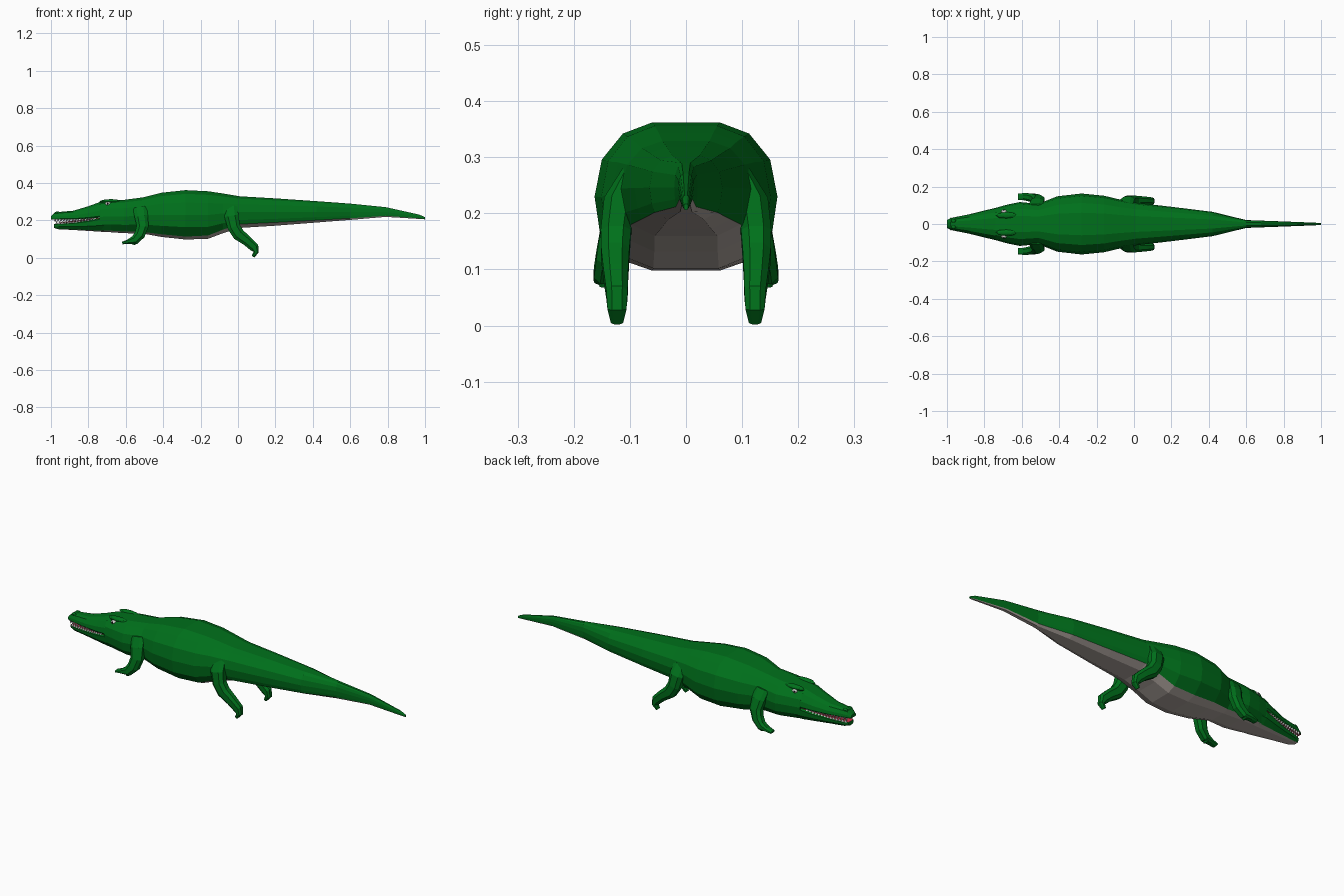
import bpy, bmesh, math
from mathutils import Vector, Matrix


def mat(name, rgb):
    m = bpy.data.materials.new(name)
    m.diffuse_color = (*rgb, 1)
    return m


GREEN = mat("skin green", (0.0, 0.165, 0.011))
BELLY = mat("belly grey", (0.44, 0.39, 0.355))
PINK = mat("mouth red", (0.62, 0.035, 0.075))
WHITE = mat("tooth white", (0.9, 0.9, 0.88))
BLACK = mat("pupil black", (0.01, 0.01, 0.01))


def finish(bm, name, mats):
    bmesh.ops.recalc_face_normals(bm, faces=bm.faces)
    me = bpy.data.meshes.new(name)
    bm.to_mesh(me)
    bm.free()
    ob = bpy.data.objects.new(name, me)
    bpy.context.collection.objects.link(ob)
    for m in mats:
        me.materials.append(m)
    return ob


def loft(name, rings, mats, accent=()):
    """Skin closed rings; sides listed in accent get the second material."""
    bm = bmesh.new()
    vs = [[bm.verts.new(p) for p in r] for r in rings]
    n = len(vs[0])
    for a, b in zip(vs, vs[1:]):
        for i in range(n):
            j = (i + 1) % n
            f = bm.faces.new((a[i], a[j], b[j], b[i]))
            f.material_index = 1 if i in accent else 0
    bm.faces.new(vs[0])
    bm.faces.new(vs[-1])
    return finish(bm, name, mats)


def section(x, w, zb, zt, half):
    """Mirror a half profile of (width fraction, height fraction)."""
    right = [(x, w * a, zb + (zt - zb) * t) for a, t in half]
    return right + [(px, -py, pz) for px, py, pz in reversed(right)]


# Trunk and tail: x, half width, bottom, top, belly edge width and height
trunk = [
    (-0.74, 0.086, 0.140, 0.298, 0.65, 0.05), (-0.68, 0.103, 0.137, 0.306, 0.65, 0.05),
    (-0.61, 0.117, 0.132, 0.310, 0.65, 0.05), (-0.51, 0.108, 0.130, 0.323, 0.65, 0.05),
    (-0.41, 0.148, 0.112, 0.348, 0.65, 0.06), (-0.28, 0.163, 0.098, 0.362, 0.65, 0.06),
    (-0.16, 0.151, 0.102, 0.356, 0.68, 0.07), (-0.08, 0.132, 0.132, 0.344, 0.75, 0.09),
    (0.01, 0.114, 0.160, 0.329, 0.86, 0.12), (0.20, 0.092, 0.172, 0.318, 0.86, 0.12),
    (0.42, 0.065, 0.189, 0.303, 0.86, 0.11), (0.60, 0.021, 0.203, 0.290, 0.86, 0.10),
    (0.79, 0.014, 0.219, 0.271, 0.86, 0.12), (0.97, 0.007, 0.208, 0.231, 0.86, 0.15),
    (1.00, 0.004, 0.206, 0.217, 0.86, 0.15)]
rings = []
for x, w, zb, zt, b, t in trunk:
    half = [(0.37, 1), (0.69, 0.925), (0.92, 0.75), (1, 0.5),
            (0.94, 0.25), (b, t), (b * 0.57, 0)]
    rings.append(section(x, w, zb, zt, half))
loft("body_and_tail", rings, [GREEN, BELLY], accent=(5, 6, 7))

# Upper jaw with a red palate
upper = [(-1.0, 0.022, 0.206, 0.222), (-0.98, 0.031, 0.205, 0.242),
         (-0.94, 0.040, 0.205, 0.247), (-0.88, 0.052, 0.205, 0.252),
         (-0.80, 0.072, 0.209, 0.276), (-0.74, 0.086, 0.215, 0.298),
         (-0.69, 0.090, 0.218, 0.296)]
half = [(0.37, 1), (0.72, 0.85), (0.95, 0.45), (1, 0.1), (0.92, 0)]
loft("upper_jaw", [section(*s, half) for s in upper], [GREEN, PINK], (4,))

# Lower jaw with a red floor and grey chin
lower = [(-0.985, 0.022, 0.160, 0.181), (-0.96, 0.032, 0.153, 0.183),
         (-0.88, 0.050, 0.149, 0.188), (-0.80, 0.070, 0.144, 0.200),
         (-0.74, 0.085, 0.140, 0.213), (-0.69, 0.090, 0.139, 0.216)]
half = [(0.9, 1), (1, 0.9), (0.95, 0.45), (0.65, 0.08), (0.37, 0)]
jaw = loft("lower_jaw", [section(*s, half) for s in lower],
           [GREEN, BELLY, PINK], (3, 4, 5))
for p in jaw.data.polygons:
    if p.normal.z > 0.9:
        p.material_index = 2

# Tongue
loft("tongue", [section(x, w, z - 0.008, z, [(0.6, 1), (1, 0.5), (0.6, 0)])
                for x, w, z in ((-0.95, 0.018, 0.191), (-0.85, 0.042, 0.202),
                                (-0.72, 0.06, 0.216))], [PINK])


def jaw_at(stations, x):
    for a, b in zip(stations, stations[1:]):
        if a[0] <= x <= b[0]:
            t = (x - a[0]) / (b[0] - a[0])
            return [p + (q - p) * t for p, q in zip(a, b)]


# Teeth along both jaws
bm = bmesh.new()
for side in (-1, 1):
    for i in range(14):
        for stations, up in ((upper, -1), (lower, 1)):
            x = -0.978 + i * 0.0155 + (0.008 if up > 0 else 0)
            _, w, zb, zt = jaw_at(stations, x)
            h = 0.018 - i * 0.0007
            z = (zb if up < 0 else zt) + up * (h / 2 - 0.002)
            m = Matrix.Translation((x, side * w * 0.88, z))
            if up < 0:
                m = m @ Matrix.Rotation(math.pi, 4, 'X')
            bmesh.ops.create_cone(bm, cap_ends=True, segments=4, radius1=0.0075,
                                  radius2=0, depth=h, matrix=m)
finish(bm, "teeth", [WHITE])


def limb(name, path, side):
    """Six-sided limb: x, y, z, radius along the limb plane, radius in y."""
    rings = []
    pts = [Vector((p[0], p[1], p[2])) for p in path]
    for i, p in enumerate(path):
        d = pts[min(i + 1, len(pts) - 1)] - pts[max(i - 1, 0)]
        u = Vector((d.z, 0, -d.x)).normalized()
        ring = []
        for c, s in ((1, 0.5), (0.5, 1), (-0.5, 1), (-1, 0.5),
                     (-1, -0.5), (-0.5, -1), (0.5, -1), (1, -0.5)):
            q = pts[i] + u * p[3] * c
            ring.append((q.x, side * (q.y + p[4] * s), q.z))
        rings.append(ring)
    loft(name, rings, [GREEN])


def ball(name, loc, scale, material, seg=8):
    bm = bmesh.new()
    bmesh.ops.create_uvsphere(bm, u_segments=seg, v_segments=6, radius=1,
                              matrix=Matrix.Translation(loc) @ Matrix.Diagonal((*scale, 1)))
    finish(bm, name, [material])


front_leg = [(-0.525, 0.092, 0.272, 0.038, 0.016), (-0.518, 0.112, 0.225, 0.036, 0.024),
             (-0.510, 0.128, 0.170, 0.032, 0.025), (-0.525, 0.136, 0.125, 0.029, 0.024),
             (-0.552, 0.142, 0.095, 0.024, 0.022), (-0.590, 0.146, 0.086, 0.011, 0.019),
             (-0.619, 0.146, 0.079, 0.007, 0.017)]
hind_leg = [(-0.042, 0.097, 0.278, 0.038, 0.016), (-0.035, 0.118, 0.225, 0.038, 0.028),
            (-0.022, 0.125, 0.165, 0.034, 0.027), (0.003, 0.126, 0.125, 0.033, 0.025),
            (0.050, 0.125, 0.090, 0.027, 0.022), (0.088, 0.123, 0.055, 0.025, 0.019),
            (0.097, 0.123, 0.030, 0.014, 0.017), (0.080, 0.123, 0.007, 0.008, 0.011)]
for side, tag in ((-1, "right"), (1, "left")):
    limb("front_leg_" + tag, front_leg, side)
    limb("hind_leg_" + tag, hind_leg, side)
    # Heel spur
    limb("front_heel_" + tag, [(-0.548, 0.142, 0.100, 0.012, 0.018),
                               (-0.558, 0.142, 0.070, 0.008, 0.012)], side)
    # Brow ridge, eye, pupil and nostril bump
    ball("brow_" + tag, (-0.680, side * 0.046, 0.300), (0.060, 0.018, 0.014), GREEN)
    ball("eye_" + tag, (-0.695, side * 0.066, 0.289), (0.016, 0.010, 0.010), WHITE)
    ball("pupil_" + tag, (-0.697, side * 0.0735, 0.290), (0.005, 0.004, 0.006), BLACK)
    ball("nostril_" + tag, (-0.965, side * 0.016, 0.241), (0.016, 0.010, 0.007), GREEN, 6)
